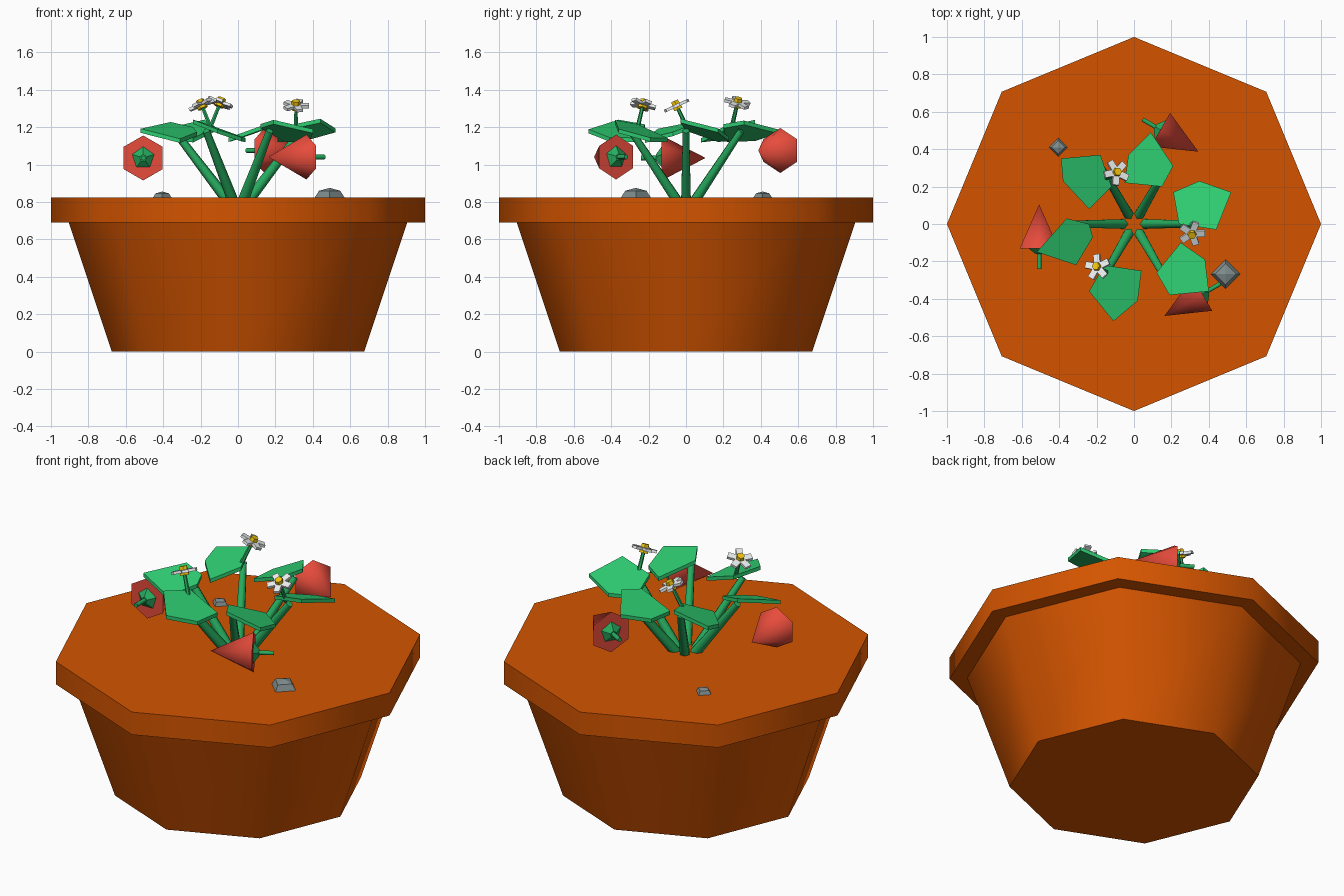
import bpy, bmesh
from math import sin, cos, radians, pi, atan2
from mathutils import Vector, Matrix

if "Cube" in bpy.data.objects:
    bpy.data.objects.remove(bpy.data.objects["Cube"])

def material(name, hexcode):
    srgb = [int(hexcode[i:i + 2], 16) / 255 for i in (0, 2, 4)]
    m = bpy.data.materials.new(name)
    m.diffuse_color = [c / 12.92 if c < 0.04 else ((c + 0.055) / 1.055) ** 2.4 for c in srgb] + [1]
    m.use_nodes = True
    m.node_tree.nodes["Principled BSDF"].inputs["Base Color"].default_value = m.diffuse_color
    return m

CLAY = material("clay", "D35400")
GREEN = material("green", "27AE60")
LEAF = material("leaf_green", "2ECC71")
RED = material("berry_red", "E74C3C")
WHITE = material("petal_white", "ECF0F1")
YELLOW = material("pollen_yellow", "F1C40F")
GREY = material("stone_grey", "7F8C8D")

def finish(bm, name, mat, angle=None):
    bmesh.ops.recalc_face_normals(bm, faces=bm.faces)
    me = bpy.data.meshes.new(name)
    bm.to_mesh(me)
    bm.free()
    me.materials.append(mat)
    ob = bpy.data.objects.new(name, me)
    bpy.context.collection.objects.link(ob)
    if angle:
        bpy.ops.object.select_all(action='DESELECT')
        bpy.context.view_layer.objects.active = ob
        ob.select_set(True)
        bpy.ops.object.shade_smooth_by_angle(angle=radians(angle))
    return ob

def rod(name, a, b, r1, r2, sides, mat, up=(0, 0, 1), angle=None):
    """Tapered prism from a to b; one corner points along 'up'."""
    a, b = Vector(a), Vector(b)
    d = (b - a).normalized()
    u = Vector(up)
    u = (u - d * u.dot(d)).normalized()
    v = d.cross(u)
    bm = bmesh.new()
    rings = []
    for p, r in ((a, r1), (b, r2)):
        if r == 0:
            rings.append([bm.verts.new(p)] * sides)
        else:
            rings.append([bm.verts.new(p + r * (u * cos(2 * pi * i / sides) + v * sin(2 * pi * i / sides)))
                          for i in range(sides)])
            bm.faces.new(rings[-1])
    for i in range(sides):
        j = (i + 1) % sides
        quad = list(dict.fromkeys((rings[0][i], rings[0][j], rings[1][j], rings[1][i])))
        bm.faces.new(quad)
    return finish(bm, name, mat, angle)

# Octagonal pot: tapered body with an overhanging solid rim
bm = bmesh.new()
rings = []
for r, z in ((0.675, 0), (0.905, 0.69), (1, 0.69), (1, 0.825)):
    rings.append([bm.verts.new((r * cos(i * pi / 4), r * sin(i * pi / 4), z)) for i in range(8)])
for lo, hi in zip(rings, rings[1:]):
    for i in range(8):
        bm.faces.new((lo[i], lo[i - 7], hi[i - 7], hi[i]))
bm.faces.new(rings[0])
bm.faces.new(rings[-1])
finish(bm, "pot", CLAY, 50)

# Main stems fanning out from the middle
for i in range(6):
    c, s = cos(i * pi / 3), sin(i * pi / 3)
    rod(f"stem_{i + 1}", (0.05 * c, 0.05 * s, 0.8), (0.34 * c, 0.34 * s, 1.18), 0.03, 0.02, 6, GREEN, angle=65)

# Five-sided leaves, each tilted up towards its clockwise side
outlines = [
    [(-.39, .35), (-.18, .37), (-.12, .20), (-.24, .08), (-.38, .23)],
    [(-.05, .22), (.15, .20), (.21, .31), (.09, .49), (-.03, .37)],
    [(.21, .17), (.35, .23), (.52, .17), (.44, -.03), (.24, .0)],
    [(.25, -.10), (.38, -.19), (.40, -.36), (.19, -.38), (.12, -.26)],
    [(-.16, -.22), (.04, -.25), (.02, -.41), (-.11, -.52), (-.24, -.36)],
    [(-.36, .03), (-.24, .0), (-.22, -.07), (-.31, -.22), (-.52, -.15)],
]
for n, pts in enumerate(outlines):
    cx, cy = sum(p[0] for p in pts) / 5, sum(p[1] for p in pts) / 5
    uphill = atan2(cy, cx) - radians(80)
    bm = bmesh.new()
    layers = []
    for dz in (-0.011, 0.011):
        layers.append([bm.verts.new((x, y, 1.175 + dz + 0.36 * ((x - cx) * cos(uphill) + (y - cy) * sin(uphill))))
                       for x, y in pts])
        bm.faces.new(layers[-1])
    for i in range(5):
        bm.faces.new((layers[0][i - 1], layers[0][i], layers[1][i], layers[1][i - 1]))
    finish(bm, f"leaf_{n + 1}", LEAF)

# Three berries lying sideways: hexagonal cone, leafy cap and short stalk
for n, z in enumerate((1.035, 1.04, 1.075)):
    turn = Matrix.Rotation(n * 2 * pi / 3, 3, 'Z')
    at = lambda y: turn @ Vector((-0.507, y, z))
    rod(f"berry_{n + 1}", at(-0.13), at(0.105), 0.12, 0, 6, RED, angle=65)
    rod(f"berry_cap_{n + 1}", at(-0.125), at(-0.16), 0.068, 0.02, 5, GREEN)
    rod(f"berry_stalk_{n + 1}", at(-0.13), at(-0.24), 0.013, 0.013, 6, GREEN, angle=65)

# Three leaning flowers: thin stalk, five block petals, yellow middle
for n, (x, y, z, stem) in enumerate(((.31, -.05, 1.315, 0), (-.095, .275, 1.33, 120), (-.195, -.23, 1.32, 240))):
    lean = radians(stem - 90)
    normal = Vector((0.42 * cos(lean), 0.42 * sin(lean), 0.91)).normalized()
    head = Vector((x, y, z))
    rod(f"flower_stalk_{n + 1}", head - normal * 0.15, head, 0.012, 0.01, 6, GREEN)
    rod(f"flower_middle_{n + 1}", head - normal * 0.022, head + normal * 0.028, 0.028, 0.022, 6, YELLOW, up=(1, 0, 0))
    tilt = Matrix.Translation(head) @ normal.to_track_quat('Z', 'Y').to_matrix().to_4x4()
    bm = bmesh.new()
    for i in range(5):
        bmesh.ops.create_cube(bm, size=1, matrix=tilt @ Matrix.Rotation(i * 2 * pi / 5, 4, 'Z')
                              @ Matrix.Translation((0.042, 0, 0)) @ Matrix.Diagonal((0.055, 0.036, 0.016, 1)))
    finish(bm, f"petals_{n + 1}", WHITE)

# Faceted stones on the top surface
for n, (x, y, r) in enumerate(((.49, -.268, .08), (-.405, .41, .05))):
    bm = bmesh.new()
    bmesh.ops.create_uvsphere(bm, u_segments=4, v_segments=4, radius=1,
                              matrix=Matrix.Translation((x, y, 0.823)) @ Matrix.Diagonal((r, r, r * 0.65, 1)))
    finish(bm, f"stone_{n + 1}", GREY)
